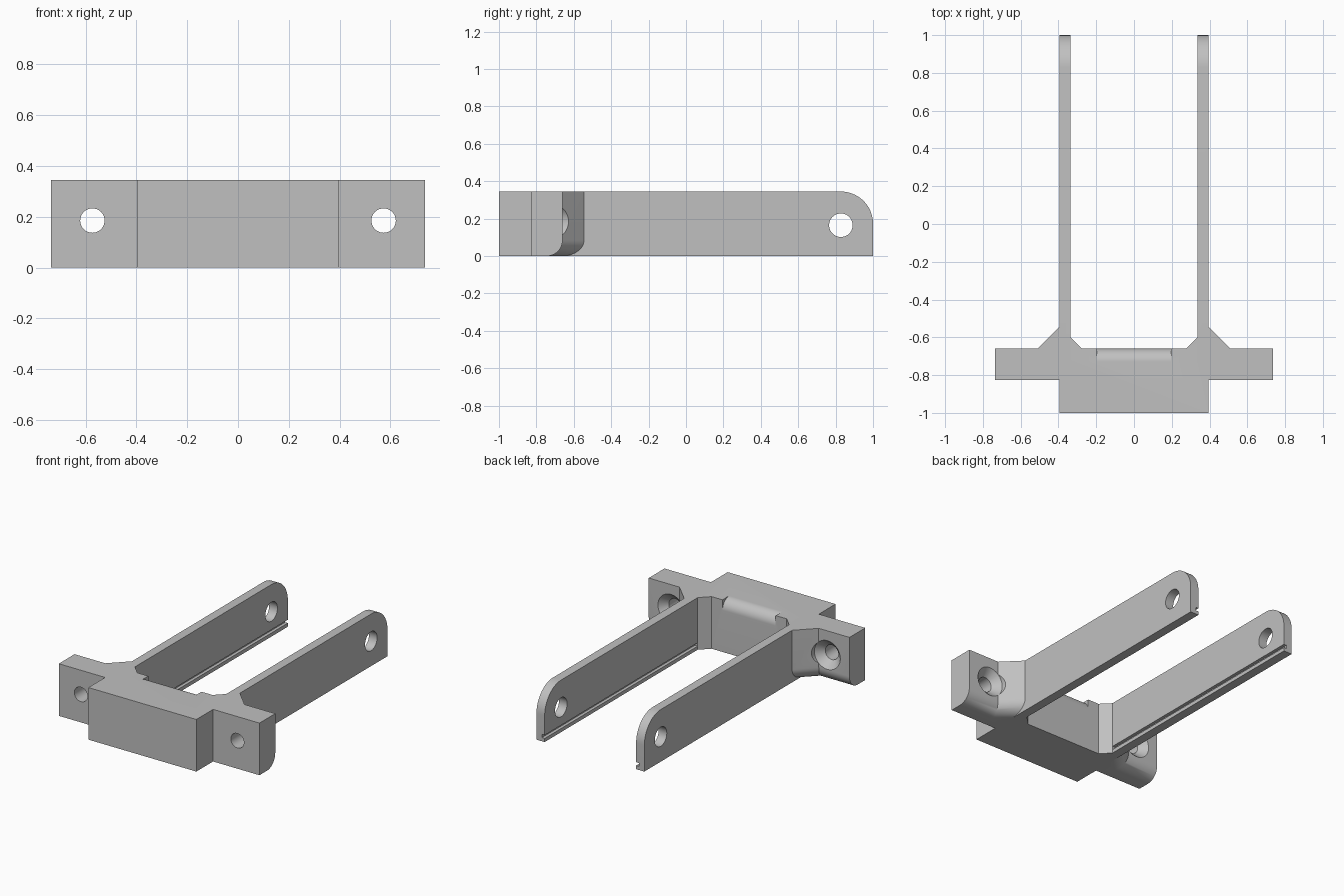
import bpy, bmesh
from math import sin, cos, pi, sqrt
from mathutils import Vector

cube = bpy.data.objects.get("Cube")
if cube:
    bpy.data.objects.remove(cube, do_unlink=True)

H = 0.345                                   # overall height
ARM_IN, ARM_OUT, EAR_X = 0.335, 0.395, 0.735
BACK = -0.66                                # back face of block and ears

grey = bpy.data.materials.new("plain grey")
grey.use_nodes = True
colour = (0.53, 0.53, 0.53, 1)
grey.diffuse_color = colour
grey.node_tree.nodes["Principled BSDF"].inputs["Base Color"].default_value = colour


def loft(name, rings):
    """Closed solid through a list of equally long point rings."""
    bm = bmesh.new()
    loops = [[bm.verts.new(p) for p in ring] for ring in rings]
    n = len(loops[0])
    for a, b in zip(loops, loops[1:]):
        for i in range(n):
            j = (i + 1) % n
            bm.faces.new((a[i], a[j], b[j], b[i]))
    bm.faces.new(loops[0][::-1])
    bm.faces.new(loops[-1])
    bmesh.ops.recalc_face_normals(bm, faces=bm.faces)
    mesh = bpy.data.meshes.new(name)
    bm.to_mesh(mesh)
    bm.free()
    mesh.materials.append(grey)
    obj = bpy.data.objects.new(name, mesh)
    bpy.context.collection.objects.link(obj)
    return obj


def prism_x(name, profile, x0, x1):
    return loft(name, [[(x, y, z) for y, z in profile] for x in (x0, x1)])


def arc(cy, cz, r, steps=16):
    """Quarter circle from straight up to straight back."""
    return [(cy + r * sin(a), cz + r * cos(a))
            for a in (pi / 2 * i / steps for i in range(steps + 1))]


def combine(target, tool, operation):
    """Apply a boolean and discard the tool."""
    mod = target.modifiers.new("join", 'BOOLEAN')
    mod.operation, mod.solver, mod.object = operation, 'EXACT', tool
    bpy.context.view_layer.objects.active = target
    bpy.ops.object.modifier_apply(modifier=mod.name)
    bpy.data.objects.remove(tool, do_unlink=True)


# Centre block with the inner corner gussets
half = [(ARM_OUT, -1), (ARM_OUT, -0.6), (ARM_IN, -0.6), (0.275, BACK)]
outline = half + [(-x, y) for x, y in reversed(half)]
bracket = loft("bracket", [[(x, y, z) for x, y in outline] for z in (0, H)])


def ear_ring(s, z, d):
    """Ear and outer gusset outline with its back edge pulled in by d."""
    root = -0.545 - d * sqrt(2)
    pts = [(0.36, -0.825), (EAR_X, -0.825), (EAR_X, BACK - d),
           (0.51 - d * (sqrt(2) - 1), BACK - d), (ARM_OUT, root), (0.36, root)]
    return [(s * x, y, z) for x, y in pts]


for s in (-1, 1):
    # Arm with rounded upper tip
    tip = arc(0.828, H - 0.172, 0.172)
    arm = prism_x("arm", [(-0.72, 0), (-0.72, H)] + tip + [(1, 0)],
                  s * ARM_IN, s * ARM_OUT)
    combine(bracket, arm, 'UNION')

    # Mounting ear, rounded along its lower back edge
    r, steps = 0.085, 12
    angles = [pi / 2 * i / steps for i in range(steps + 1)]
    rings = [ear_ring(s, r - r * cos(a), r - r * sin(a)) for a in angles]
    ear = loft("ear", rings + [ear_ring(s, H, 0)])
    combine(bracket, ear, 'UNION')

for s in (-1, 1):
    # Countersunk screw hole
    steps = [(0.048, -0.9), (0.048, -0.707), (0.095, BACK), (0.095, -0.5)]
    rings = [[(s * 0.573 + r * cos(2 * pi * i / 40), y, 0.185 + r * sin(2 * pi * i / 40))
              for i in range(40)] for r, y in steps]
    combine(bracket, loft("screw_cutter", rings), 'DIFFERENCE')

    # Narrow groove low on the inner face of the arm
    groove = [(-0.6, 0.024), (1.1, 0.024), (1.1, 0.046), (-0.6, 0.046)]
    combine(bracket, prism_x("groove_cutter", groove, s * 0.3, s * (ARM_IN + 0.02)),
            'DIFFERENCE')

# Pivot hole through both arms
circle = [(0.828 + 0.063 * cos(2 * pi * i / 40), 0.165 + 0.063 * sin(2 * pi * i / 40))
          for i in range(40)]
combine(bracket, prism_x("pivot_cutter", circle, -0.6, 0.6), 'DIFFERENCE')

# Round-over on the middle of the upper back edge
r = 0.07
corner = arc(BACK - r, H - r, r) + [(BACK + 0.02, H - r), (BACK + 0.02, H + 0.02),
                                    (BACK - r, H + 0.02)]
combine(bracket, prism_x("edge_cutter", corner, -0.195, 0.195), 'DIFFERENCE')

# Smooth the curved surfaces, keep the edges sharp
bpy.ops.object.select_all(action='DESELECT')
bracket.select_set(True)
bpy.context.view_layer.objects.active = bracket
bpy.ops.object.shade_smooth_by_angle(angle=pi / 6)
